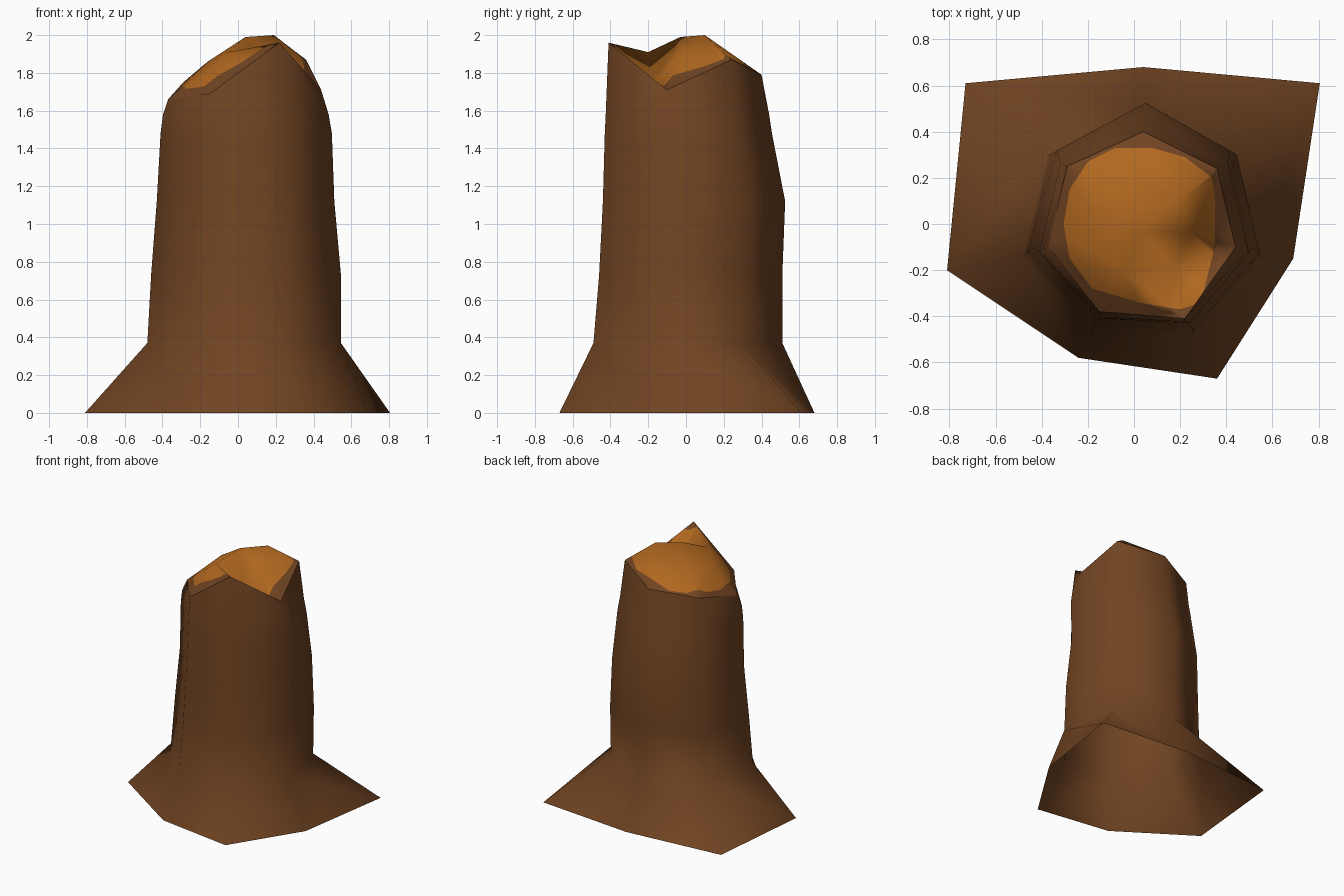
import bpy, bmesh
from mathutils import Vector

if "Cube" in bpy.data.objects:
    bpy.data.objects.remove(bpy.data.objects["Cube"])


def material(name, rgb):
    m = bpy.data.materials.new(name)
    m.diffuse_color = (*rgb, 1)
    m.use_nodes = True
    m.node_tree.nodes["Principled BSDF"].inputs["Base Color"].default_value = m.diffuse_color
    return m


bark = material("bark_brown", (0.165, 0.058, 0.016))
wood = material("cut_wood_orange", (0.44, 0.138, 0.014))


def finish(bm, name):
    me = bpy.data.meshes.new(name)
    bm.to_mesh(me)
    bm.free()
    ob = bpy.data.objects.new(name, me)
    bpy.context.collection.objects.link(ob)
    me.materials.append(bark)
    me.materials.append(wood)
    me.shade_smooth()
    return ob


# Seven-sided outlines, starting at the back and going clockwise from above
foot = [(.04, .68, 0), (.805, .61, 0), (.69, -.15, 0), (.36, -.67, 0),
        (-.24, -.58, 0), (-.81, -.20, 0), (-.73, .61, 0)]
unit = [(.02, 1), (.8, .57), (1, -.31), (.43, -1), (-.42, -.95), (-1, -.3), (-.8, .57)]
rim = [(.04, .40, 1.79), (.36, .24, 1.87), (.44, -.10, 1.71), (.22, -.41, 1.96),
       (-.15, -.38, 1.69), (-.37, -.10, 1.66), (-.29, .25, 1.75)]

# z, x min, x max, y min, y max of each trunk ring
sizes = [(.37, -.48, .545, -.49, .51), (.73, -.46, .545, -.46, .51),
         (1.12, -.43, .51, -.44, .525), (1.48, -.41, .497, -.43, .455),
         (1.58, -.397, .48, -.425, .44)]


def ring(z, x0, x1, y0, y1):
    return [((x0 + x1) / 2 + u * (x1 - x0) / 2, (y0 + y1) / 2 + v * (y1 - y0) / 2, z)
            for u, v in unit]


# Trunk with flared foot, open underneath
bm = bmesh.new()
loops = [[bm.verts.new(p) for p in r] for r in [foot] + [ring(*s) for s in sizes] + [rim]]
for a, b in zip(loops, loops[1:]):
    for i in range(7):
        j = (i + 1) % 7
        bm.faces.new((a[j], a[i], b[j]))
        bm.faces.new((a[i], b[i], b[j]))
finish(bm, "trunk")

# Broken top: ridge (7, 8, 9), pit (10), left shoulder (11), slope above the pit (12)
inner = [(-.05, -.20, 1.91), (.04, -.03, 1.99), (.19, .10, 2.0),
         (.18, -.18, 1.74), (-.16, .02, 1.86), (.25, -.04, 1.87)]
tris = [(1, 9, 12), (9, 8, 12), (8, 10, 12), (8, 7, 10), (7, 3, 10), (3, 2, 10),
        (2, 12, 10), (2, 1, 12), (7, 3, 4), (7, 4, 5), (7, 5, 11), (11, 5, 6),
        (11, 6, 9), (11, 9, 8), (11, 8, 7), (9, 6, 0), (9, 0, 1)]
bm = bmesh.new()
vs = [bm.verts.new(p) for p in rim + inner]
for t in tris:
    f = bm.faces.new([vs[i] for i in t])
    f.normal_update()
    if f.normal.z < 0:
        f.normal_flip()

# Cut a rounded outline into the top: orange inside, bark-coloured edge outside
outline = [(.35, -.1), (.35, .1), (.34, .2), (.22, .29), (.08, .33), (-.08, .33),
           (-.2, .27), (-.28, .15), (-.305, 0), (-.28, -.15), (-.18, -.28),
           (.02, -.34), (.2, -.37), (.29, -.34)]
planes = [(Vector((*p, 0)), Vector((q[1] - p[1], p[0] - q[0], 0)).normalized())
          for p, q in zip(outline, outline[1:] + outline[:1])]
for co, no in planes:
    bmesh.ops.bisect_plane(bm, geom=bm.verts[:] + bm.edges[:] + bm.faces[:],
                           dist=1e-4, plane_co=co, plane_no=no)
for f in bm.faces:
    c = f.calc_center_median()
    f.material_index = int(all((c - co).dot(no) < 0 for co, no in planes))
finish(bm, "broken_top")
